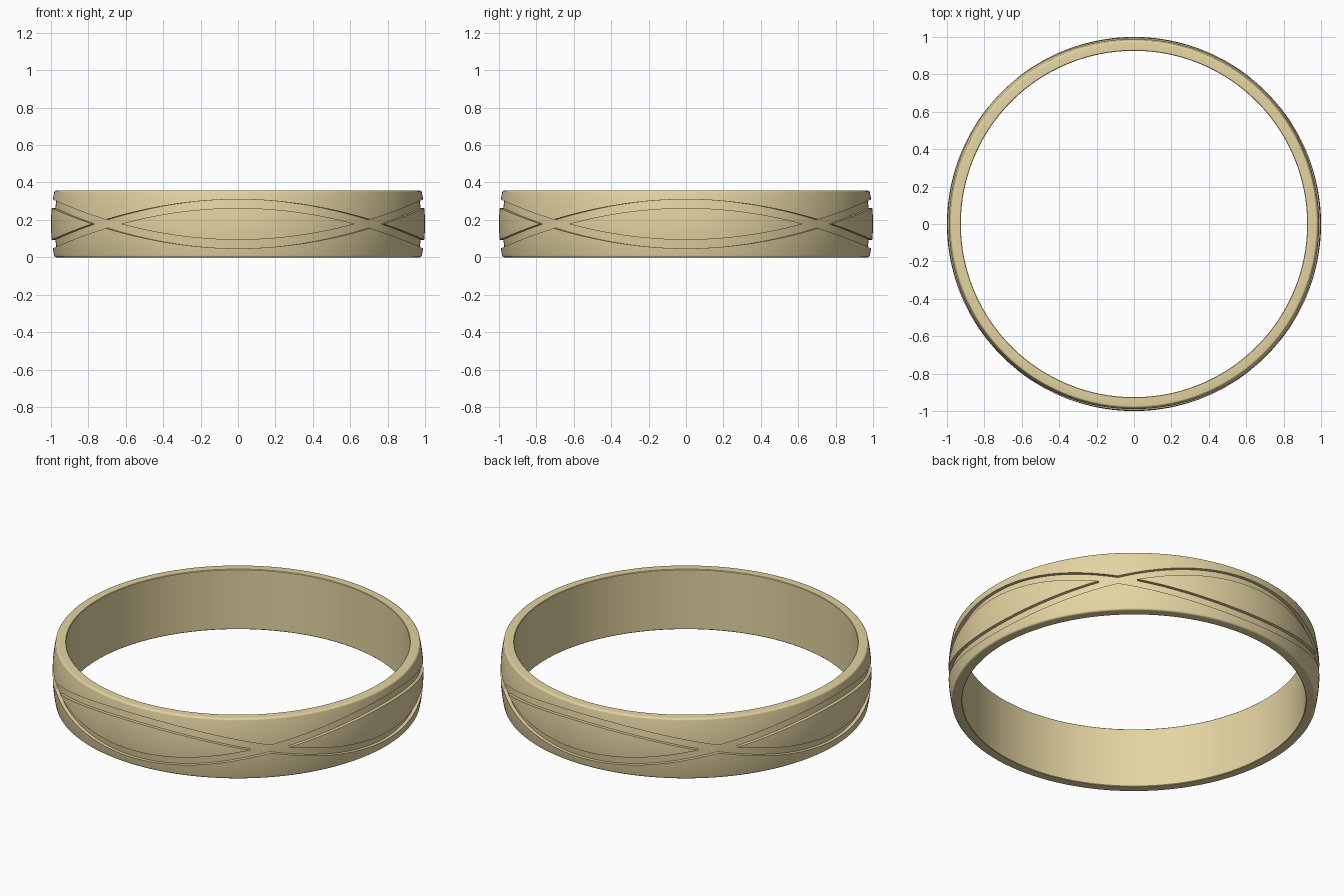
import bpy, bmesh
from math import sin, cos, pi, acos, radians

if "Cube" in bpy.data.objects:
    bpy.data.objects.remove(bpy.data.objects["Cube"])

H, MID = 0.357, 0.1785      # band height and mid line
AMP, HALF = 0.108, 0.023    # wave amplitude and groove half width
DEPTH, INNER = 0.019, 0.926
BEV = 0.011


def dome(d):
    """Slightly convex outer radius at distance d from the mid line."""
    return 1.0 - 0.6 * d * d


def half_profile(theta, lens):
    """(radius, height above mid line) from the mid line up to the inner rim."""
    wave = AMP * abs(cos(2 * theta))
    lo, hi = max(0.0, wave - HALF), wave + HALF
    drop = 0.0 if lens else DEPTH
    pts = [(dome(lo * k / 4) - drop, lo * k / 4) for k in range(5)]
    pts += [(dome(lo) - DEPTH, lo), (dome(hi) - DEPTH, hi)]
    top = MID - BEV
    for k in range(5):
        d = hi + (top - hi) * k / 4
        pts.append((dome(d), d))
    edge = dome(top)
    for k in range(1, 5):
        a = k * pi / 8
        pts.append((edge - BEV * (1 - cos(a)), top + BEV * sin(a)))
    pts += [(INNER + 0.003, MID), (INNER, MID - 0.003)]
    return pts


# Columns around the ring: lens panels alternate with groove crossings
tip = acos(HALF / AMP) / 2
columns = []
for q in range(4):
    c = q * pi / 2
    columns += [(c - tip + 2 * tip * i / 48, True) for i in range(49)]
    gap = pi / 2 - 2 * tip
    columns += [(c + tip + gap * i / 12, False) for i in range(13)]

bm = bmesh.new()
rings = []
for theta, lens in columns:
    half = half_profile(theta, lens)
    loop = [(r, MID - d) for r, d in reversed(half)] + [(r, MID + d) for r, d in half[1:]]
    rings.append([bm.verts.new((r * cos(theta), r * sin(theta), z)) for r, z in loop])
n = len(rings[0])
for i, a in enumerate(rings):
    b = rings[(i + 1) % len(rings)]
    for j in range(n):
        k = (j + 1) % n
        bm.faces.new((a[j], b[j], b[k], a[k]))
bmesh.ops.remove_doubles(bm, verts=bm.verts, dist=1e-5)
bmesh.ops.dissolve_degenerate(bm, edges=bm.edges, dist=1e-5)
bmesh.ops.recalc_face_normals(bm, faces=bm.faces)

mesh = bpy.data.meshes.new("ring_band")
bm.to_mesh(mesh)
bm.free()
ring = bpy.data.objects.new("ring_band", mesh)
bpy.context.collection.objects.link(ring)

# Gold
gold = bpy.data.materials.new("gold")
gold.diffuse_color = (0.78, 0.66, 0.36, 1)
gold.use_nodes = True
gold.node_tree.nodes["Principled BSDF"].inputs["Base Color"].default_value = gold.diffuse_color
mesh.materials.append(gold)

bpy.context.view_layer.objects.active = ring
ring.select_set(True)
bpy.ops.object.shade_smooth_by_angle(angle=radians(30))
